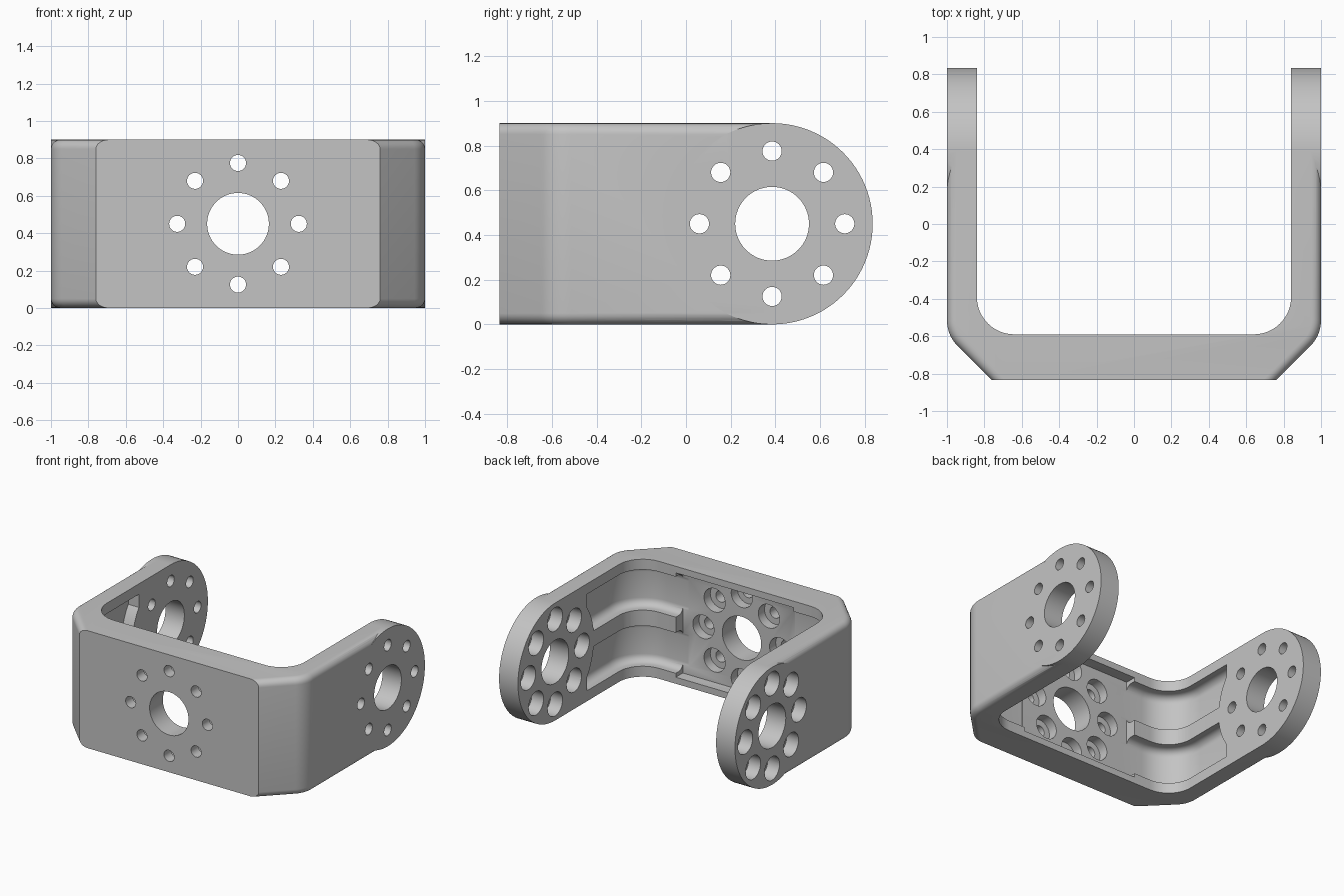
import bpy, bmesh, math
from mathutils import Matrix, Vector

cube = bpy.data.objects.get("Cube")
if cube:
    bpy.data.objects.remove(cube, do_unlink=True)

H, MID, ARM_IN, TIP_Y = 0.9, 0.45, 0.84, 0.385
FRONT, FLOOR = -0.835, -0.675

metal = bpy.data.materials.new("satin grey")
metal.use_nodes = True
metal.diffuse_color = (0.55, 0.55, 0.55, 1)
metal.node_tree.nodes["Principled BSDF"].inputs["Base Color"].default_value = metal.diffuse_color


def make(name, bm):
    bmesh.ops.recalc_face_normals(bm, faces=bm.faces)
    mesh = bpy.data.meshes.new(name)
    bm.to_mesh(mesh)
    bm.free()
    obj = bpy.data.objects.new(name, mesh)
    bpy.context.collection.objects.link(obj)
    mesh.materials.append(metal)
    return obj


def add_cylinder(bm, axis, a, b, u, z, r, segs=32):
    """Cylinder from a to b along x or y; u is the other horizontal coordinate."""
    m = (a + b) / 2
    place = Matrix.Translation((m, u, z) if axis == "X" else (u, m, z))
    turn = Matrix.Rotation(math.pi / 2, 4, "Y" if axis == "X" else "X")
    bmesh.ops.create_cone(bm, cap_ends=True, segments=segs, radius1=r, radius2=r,
                          depth=b - a, matrix=place @ turn)


def boolean(target, tool, op="DIFFERENCE"):
    mod = target.modifiers.new("cut", "BOOLEAN")
    mod.operation, mod.object, mod.solver = op, tool, "EXACT"
    bpy.context.view_layer.objects.active = target
    bpy.ops.object.modifier_apply(modifier=mod.name)
    bpy.data.objects.remove(tool, do_unlink=True)


def arc(cx, cy, r, a0, a1, n):
    steps = [math.radians(a0 + (a1 - a0) * i / n) for i in range(n + 1)]
    return [(cx + r * math.cos(a), cy + r * math.sin(a)) for a in steps]


# Bent body: U-shaped plan, extruded up, outer long edges rounded
inner = arc(0.64, -0.39, 0.2, 0, -90, 12)
outer = [(1, TIP_Y)] + arc(0.807, -0.515, 0.193, 0, -45, 8) + [(0.76, FRONT)]
half = outer[::-1] + [(ARM_IN, TIP_Y)] + inner
plan = half + [(-x, y) for x, y in reversed(half)]
bm = bmesh.new()
base = bm.faces.new([bm.verts.new((x, y, 0)) for x, y in plan])
up = bmesh.ops.extrude_face_region(bm, geom=[base])["geom"]
bmesh.ops.translate(bm, vec=(0, 0, H), verts=[v for v in up if isinstance(v, bmesh.types.BMVert)])


def on_outside(v):
    return any(abs(abs(v.co.x) - x) + abs(v.co.y - y) < 1e-4 for x, y in outer)


rounded = [e for e in bm.edges
           if abs(e.verts[0].co.z - e.verts[1].co.z) < 1e-4
           and e.verts[0].co.x * e.verts[1].co.x > 0
           and all(on_outside(v) for v in e.verts)]
bmesh.ops.bevel(bm, geom=rounded, offset=0.05, segments=6, profile=0.5, affect="EDGES")
bracket = make("bracket", bm)

# Round ends of the two arms
for a, b in ((ARM_IN, 1), (-1, -ARM_IN)):
    bm = bmesh.new()
    add_cylinder(bm, "X", a, b, TIP_Y, MID, MID, 96)
    boolean(bracket, make("arm_end", bm), "UNION")


# Filleted pockets that wrap each inside corner, one above and one below the rib
def pocket(side, z0, z1, depth=0.09, r=0.055):
    section = [(-0.03, z0), (depth - r, z0)]
    section += arc(depth - r, z0 + r, r, -75, 0, 5)
    section += arc(depth - r, z1 - r, r, 0, 75, 5)
    section += [(depth - r, z1), (-0.03, z1)]
    path = [((ARM_IN, 0), (1, 0))]
    path += [((x, y), ((x - 0.64) / 0.2, (y + 0.39) / 0.2)) for x, y in inner]
    path += [((0.45, -0.59), (0, -1))]
    bm = bmesh.new()
    rings = [[bm.verts.new((side * (p[0] + d * n[0]), p[1] + d * n[1], z)) for d, z in section]
             for p, n in path]
    for one, two in zip(rings, rings[1:]):
        for i in range(len(section)):
            j = (i + 1) % len(section)
            bm.faces.new((one[i], one[j], two[j], two[i]))
    bm.faces.new(rings[0])
    bm.faces.new(rings[-1])
    cutter = make("pocket_cutter", bm)
    # End the pocket on a curve around the arm's round end
    bm = bmesh.new()
    add_cylinder(bm, "X", -1.2, 1.2, TIP_Y, MID, 0.47, 64)
    boolean(cutter, make("pocket_end", bm))
    return cutter


for side in (1, -1):
    for z0, z1 in ((0.08, 0.39), (0.51, 0.82)):
        boolean(bracket, pocket(side, z0, z1))

# Recess behind the front plate
bm = bmesh.new()
size = Vector((1.0, 0.175, 0.8))
bmesh.ops.create_cube(bm, size=1, matrix=Matrix.Translation((0, FLOOR + size.y / 2, MID))
                      @ Matrix.Diagonal((*size, 1)))
boolean(bracket, make("recess_cutter", bm))


# Centre bores, bolt holes and counterbores
def hole_ring(axis, a, b, u, r, centre=0):
    bm = bmesh.new()
    for i in range(8):
        t = i * math.pi / 4
        add_cylinder(bm, axis, a, b, u + 0.325 * math.cos(t), MID + 0.325 * math.sin(t), r)
    if centre:
        add_cylinder(bm, axis, a, b, u, MID, centre, 64)
    boolean(bracket, make("hole_cutter", bm))


hole_ring("X", -1.1, 1.1, TIP_Y, 0.043, 0.165)
hole_ring("X", 0.8, 0.94, TIP_Y, 0.09)
hole_ring("X", -1.1, -0.9, TIP_Y, 0.09)
hole_ring("Y", -0.9, -0.5, 0, 0.043, 0.165)
hole_ring("Y", -0.75, -0.66, 0, 0.09)

# Smooth curved faces, crisp edges
bpy.ops.object.select_all(action="DESELECT")
bracket.select_set(True)
bpy.context.view_layer.objects.active = bracket
bpy.ops.object.shade_smooth_by_angle(angle=math.radians(30))
